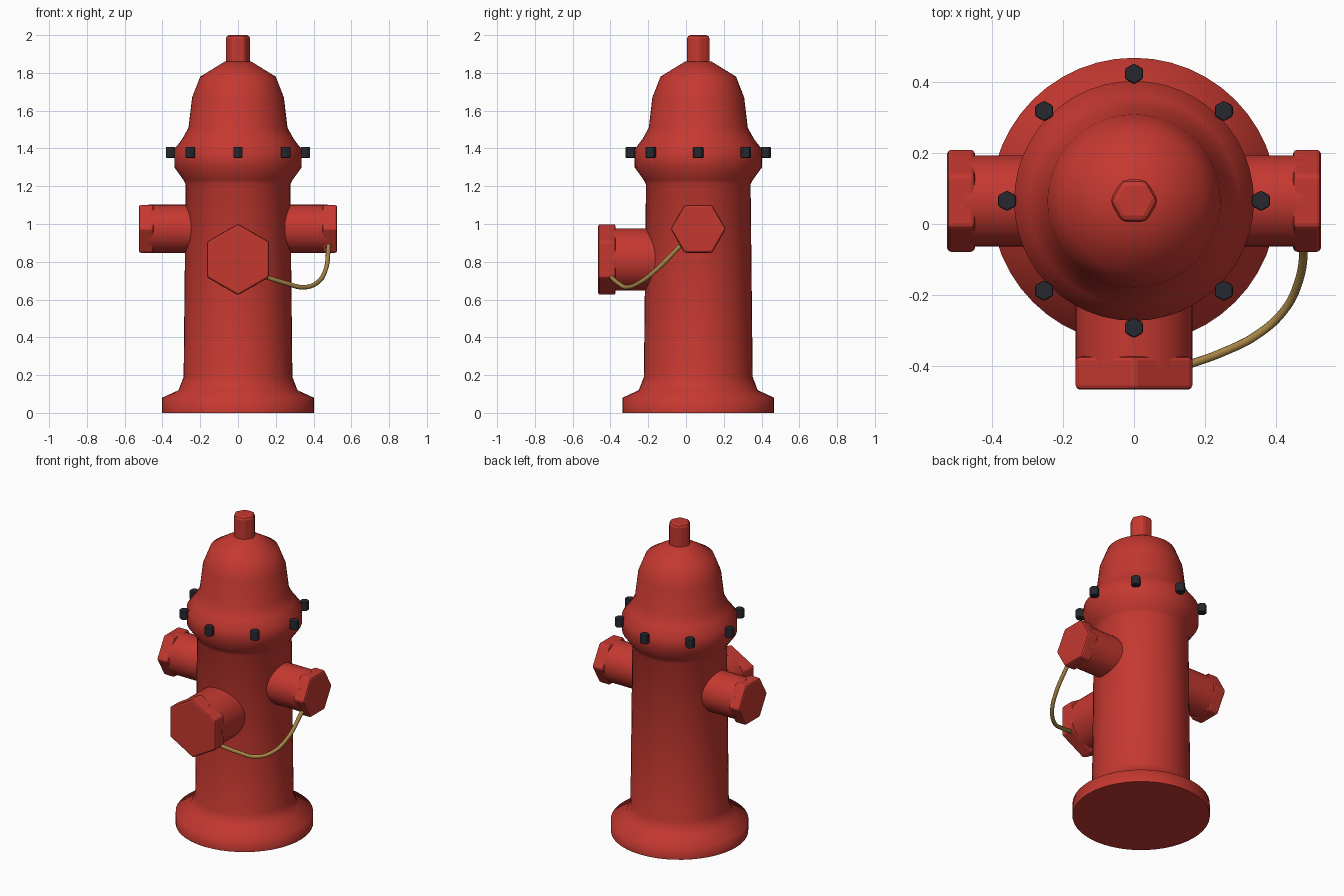
import bpy, bmesh
from math import sin, cos, pi, radians
from mathutils import Vector

if "Cube" in bpy.data.objects:
    bpy.data.objects.remove(bpy.data.objects["Cube"], do_unlink=True)

AXIS_Y = 0.065  # the barrel stands slightly behind the centre


def material(name, rgb):
    mat = bpy.data.materials.new(name)
    mat.use_nodes = True
    color = (*rgb, 1)
    mat.diffuse_color = color
    mat.node_tree.nodes["Principled BSDF"].inputs["Base Color"].default_value = color
    return mat


RED = material("red paint", (0.56, 0.04, 0.03))
DARK = material("dark steel", (0.02, 0.021, 0.028))
BRASS = material("brass", (0.38, 0.23, 0.06))


def lathe(name, profile, sides, mat, loc, direction=(0, 0, 1), spin=0.0,
          bevel=0.0, smooth_angle=None):
    """Spin (radius, height) points about a direction, with closed ends."""
    bm = bmesh.new()
    angles = [spin + 2 * pi * i / sides for i in range(sides)]
    rings = [[bm.verts.new((r * cos(a), r * sin(a), h)) for a in angles]
             for r, h in profile]
    for low, high in zip(rings, rings[1:]):
        for i in range(sides):
            j = (i + 1) % sides
            bm.faces.new((low[i], low[j], high[j], high[i]))
    bm.faces.new(rings[0][::-1])
    bm.faces.new(rings[-1])
    mesh = bpy.data.meshes.new(name)
    bm.to_mesh(mesh)
    bm.free()
    mesh.materials.append(mat)
    obj = bpy.data.objects.new(name, mesh)
    bpy.context.collection.objects.link(obj)
    obj.location = loc
    obj.rotation_euler = Vector(direction).to_track_quat('Z', 'Y').to_euler()
    if bevel:
        mod = obj.modifiers.new("soft edges", 'BEVEL')
        mod.width, mod.segments = bevel, 2
    if smooth_angle:
        bpy.ops.object.select_all(action='DESELECT')
        obj.select_set(True)
        bpy.context.view_layer.objects.active = obj
        bpy.ops.object.shade_smooth_by_angle(angle=radians(smooth_angle))
    return obj


# Base, barrel, flange and bonnet in one turned profile
lathe("barrel", [(0.402, 0), (0.402, 0.08), (0.315, 0.12), (0.288, 0.19),
                 (0.277, 1.21), (0.29, 1.235), (0.337, 1.3), (0.337, 1.395),
                 (0.295, 1.45), (0.262, 1.51), (0.243, 1.67), (0.2, 1.78),
                 (0.07, 1.86)],
      48, RED, (0, AXIS_Y, 0), smooth_angle=80)

# Operating nut on top
lathe("top_nut", [(0.069, 1.84), (0.069, 2.0)], 6, RED, (0, AXIS_Y, 0), bevel=0.018)

# Flange bolts
for k in range(8):
    a = k * pi / 4
    lathe(f"flange_bolt_{k + 1}", [(0.029, 1.35), (0.029, 1.408)], 6, DARK,
          (0.357 * cos(a), AXIS_Y + 0.357 * sin(a), 0), spin=pi / 2, bevel=0.005)


# Outlets: a round tube with a six-sided cap
def outlet(name, direction, z, tube_r, tube_end, cap_r, cap_start, cap_end, spin):
    loc = (0, AXIS_Y, z)
    lathe(name + "_tube", [(tube_r, 0.15), (tube_r, tube_end)], 40, RED, loc,
          direction, smooth_angle=40)
    lathe(name + "_cap", [(cap_r, cap_start), (cap_r, cap_end)], 6, RED, loc,
          direction, spin, bevel=0.011)


for side, name in ((1, "left_outlet"), (-1, "right_outlet")):
    obj_spin = 0 if abs((Vector((side, 0, 0)).to_track_quat('Z', 'Y')
                         @ Vector((1, 0, 0))).y) > 0.5 else pi / 2
    outlet(name, (side, 0, 0), 0.974, 0.128, 0.473, 0.146, 0.447, 0.525, obj_spin)
outlet("front_outlet", (0, -1, 0), 0.812, 0.165, 0.465, 0.189, 0.437, 0.53, pi / 2)

# Brass tether hanging between the front and left caps
curve = bpy.data.curves.new("cap_tether", 'CURVE')
curve.dimensions = '3D'
curve.bevel_depth = 0.012
curve.bevel_resolution = 3
curve.use_fill_caps = True
path = [(0.48, -0.03, 0.885), (0.463, -0.16, 0.755), (0.42, -0.245, 0.69),
        (0.345, -0.312, 0.665), (0.25, -0.36, 0.688), (0.14, -0.4, 0.722)]
spline = curve.splines.new('BEZIER')
spline.bezier_points.add(len(path) - 1)
for point, co in zip(spline.bezier_points, path):
    point.co = co
    point.handle_left_type = point.handle_right_type = 'AUTO'
curve.materials.append(BRASS)
bpy.context.collection.objects.link(bpy.data.objects.new("cap_tether", curve))
